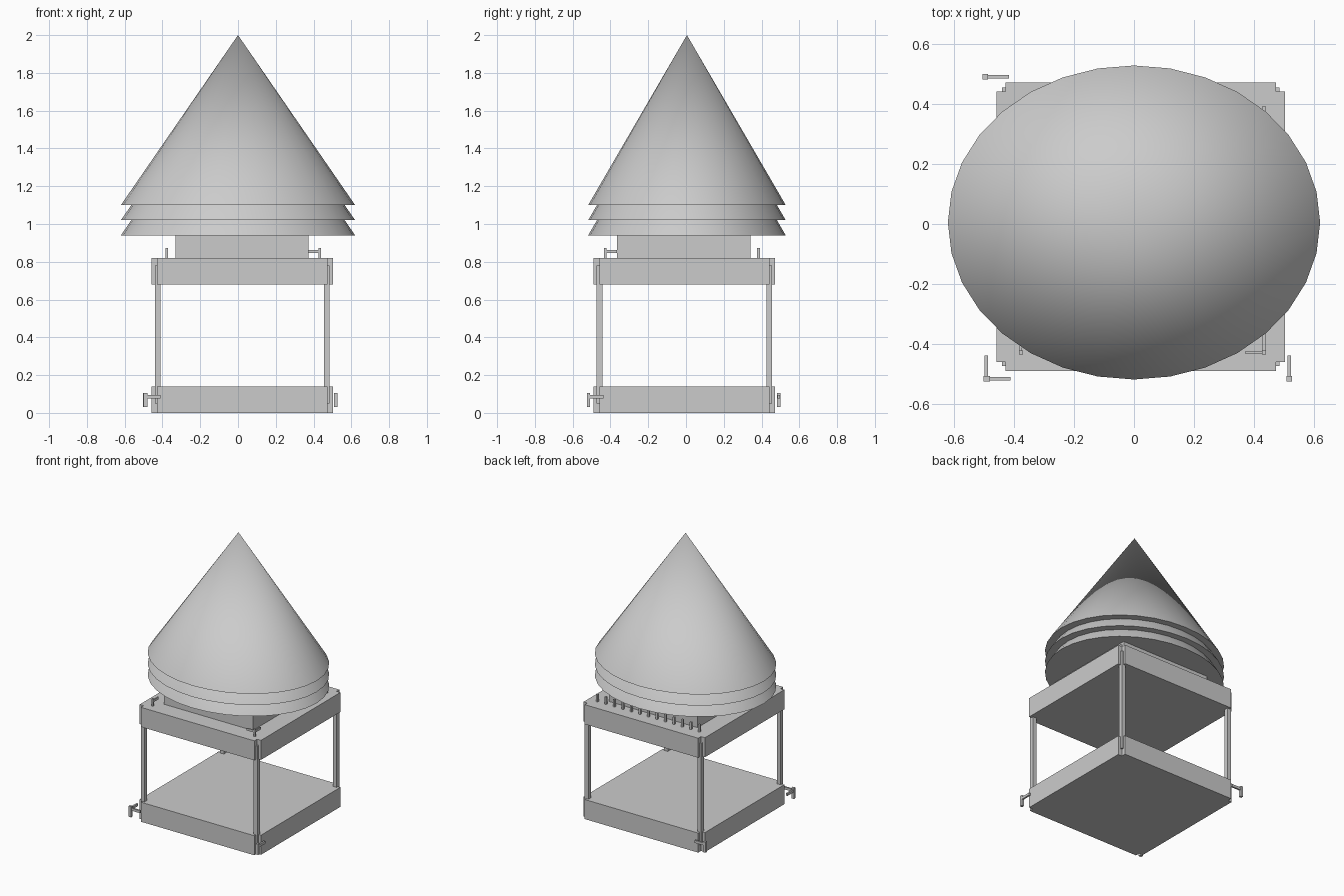
import bpy, bmesh
from mathutils import Matrix

if "Cube" in bpy.data.objects:
    bpy.data.objects.remove(bpy.data.objects["Cube"])

CX, CY = 0.0225, -0.009   # centre of the square tower body


def finish(name, bm):
    mesh = bpy.data.meshes.new(name)
    bmesh.ops.recalc_face_normals(bm, faces=bm.faces)
    bm.to_mesh(mesh)
    bm.free()
    obj = bpy.data.objects.new(name, mesh)
    bpy.context.collection.objects.link(obj)
    return obj


def add_box(bm, x0, x1, y0, y1, z0, z1):
    m = Matrix.Translation(((x0 + x1) / 2, (y0 + y1) / 2, (z0 + z1) / 2))
    m = m @ Matrix.Diagonal((x1 - x0, y1 - y0, z1 - z0, 1))
    bmesh.ops.create_cube(bm, size=1, matrix=m)


def boxes(name, *dims):
    bm = bmesh.new()
    for d in dims:
        add_box(bm, *d)
    return finish(name, bm)


def notched_slab(name, z0, z1, outer=0.481, inner=0.45):
    # square slab with a small square notch at each corner
    quarter = [(outer, inner), (inner, inner), (inner, outer)]
    pts = []
    for _ in range(4):
        pts += quarter
        quarter = [(-y, x) for x, y in quarter]
    bm = bmesh.new()
    face = bm.faces.new([bm.verts.new((CX + x, CY + y, z0)) for x, y in pts])
    ext = bmesh.ops.extrude_face_region(bm, geom=[face], use_keep_orig=True)
    for v in ext["geom"]:
        if isinstance(v, bmesh.types.BMVert):
            v.co.z = z1
    return finish(name, bm)


# floor and upper slab
notched_slab("floor_slab", 0.0, 0.14)
notched_slab("upper_slab", 0.68, 0.82)

# corner posts sitting in the notches
for sx, nx in ((-1, "left"), (1, "right")):
    for sy, ny in ((-1, "front"), (1, "back")):
        x, y = CX + sx * 0.447, CY + sy * 0.449
        boxes(f"{ny}_{nx}_post",
              (x - 0.015, x + 0.015, y - 0.015, y + 0.015, 0.05, 0.78))

# neck under the roof
boxes("neck", (-0.331, 0.373, -0.365, 0.341, 0.82, 0.95))

# three stacked roof cones
for i, z in enumerate((0.94, 1.02, 1.10)):
    bm = bmesh.new()
    bmesh.ops.create_cone(bm, cap_ends=True, segments=32, radius1=1, radius2=0,
                          depth=0.9,
                          matrix=Matrix.Translation((0, 0.005, z + 0.45))
                          @ Matrix.Diagonal((0.62, 0.523, 1, 1)))
    bmesh.ops.remove_doubles(bm, verts=bm.verts, dist=1e-4)
    roof = finish(f"roof_tier_{i + 1}", bm)
    bpy.ops.object.select_all(action="DESELECT")
    roof.select_set(True)
    bpy.context.view_layer.objects.active = roof
    bpy.ops.object.shade_smooth_by_angle(angle=0.7)


def rail_stub(name, x, y, z0, z1, rz0, rz1, w, dx, dy, length):
    # a short upright with a rail running off one side
    h, r = w / 2, w / 3
    xs = sorted((x, x + dx * length)) if dx else (x - r, x + r)
    ys = sorted((y, y + dy * length)) if dy else (y - r, y + r)
    boxes(name, (x - h, x + h, y - h, y + h, z0, z1), (*xs, *ys, rz0, rz1))


# lower rail stubs, one per side
for name, x, y, dx, dy in (("front", -0.489, -0.516, 1, 0),
                           ("left", -0.492, -0.516, 0, 1),
                           ("right", 0.517, -0.516, 0, 1),
                           ("back", -0.495, 0.491, 1, 0)):
    rail_stub(f"lower_{name}_rail", x, y, 0.03, 0.106, 0.077, 0.095, 0.018,
              dx, dy, 0.078)

# upper rail stubs
for name, x, y, dx, dy in (("front", 0.433, -0.428, -1, 0),
                           ("left", -0.377, -0.428, 0, 1),
                           ("right", 0.433, -0.428, 0, 1)):
    rail_stub(f"upper_{name}_rail", x, y, 0.82, 0.873, 0.846, 0.862, 0.013,
              dx, dy, 0.062)

# row of balusters along the back
boxes("back_balusters", *[
    (x - 0.0065, x + 0.0065, 0.376, 0.391, 0.82, 0.873)
    for x in (-0.377 + i * 0.0675 for i in range(13))])
